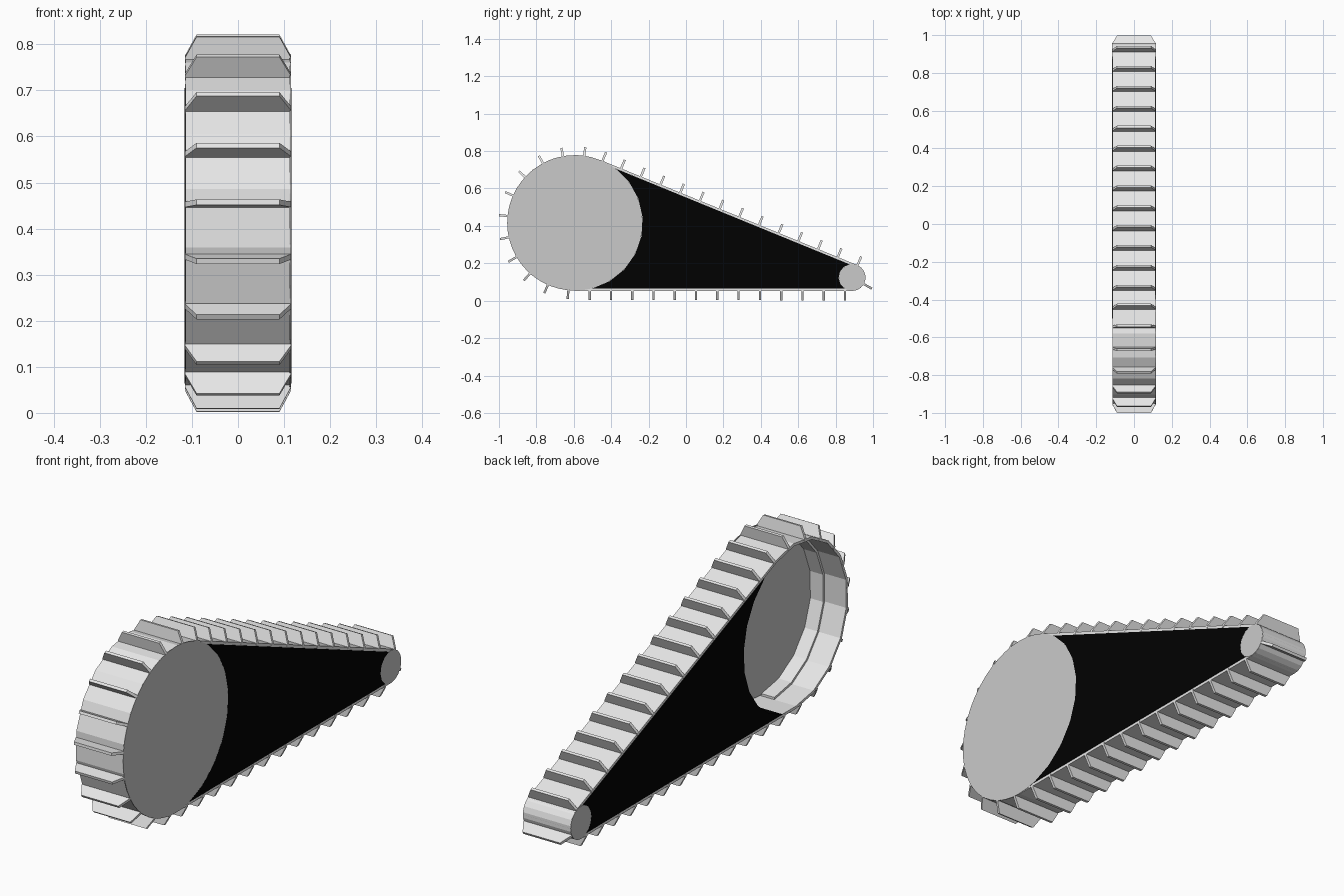
import bpy, bmesh, math
from mathutils import Vector

if "Cube" in bpy.data.objects:
    bpy.data.objects.remove(bpy.data.objects["Cube"])

BIG, SMALL = (-0.594, 0.416, 0.363), (0.888, 0.124, 0.072)   # y, z, radius
NORM = math.radians(67.6)        # outward direction of the sloped run
HALF = 0.114                     # half width of the belt
THICK = 0.012                    # belt thickness
FULL = 2 * math.pi


def material(name, v):
    m = bpy.data.materials.new(name)
    m.diffuse_color = (v, v, v, 1)
    m.use_nodes = True
    m.node_tree.nodes["Principled BSDF"].inputs["Base Color"].default_value = m.diffuse_color
    return m


light = material("light grey", 0.8)
mid = material("mid grey", 0.59)
black = material("black", 0.0003)


def finish(bm, name, mat):
    bmesh.ops.recalc_face_normals(bm, faces=bm.faces)
    me = bpy.data.meshes.new(name)
    bm.to_mesh(me)
    bm.free()
    me.materials.append(mat)
    ob = bpy.data.objects.new(name, me)
    bpy.context.collection.objects.link(ob)
    return ob


def arc(c, a0, a1, n, inset=0.0):
    r = c[2] - inset
    return [(c[0] + r * math.cos(a0 + (a1 - a0) * i / n),
             c[1] + r * math.sin(a0 + (a1 - a0) * i / n)) for i in range(n + 1)]


def belt_path(inset):
    return (arc(SMALL, -0.5 * math.pi, NORM, 8, inset)
            + arc(BIG, NORM, 1.5 * math.pi, 10, inset))


def ring(name, outer, inner, x0, x1, mat, closed=True):
    """Band between two matching outlines, all round or part of the way."""
    bm = bmesh.new()
    loops = [[bm.verts.new((x, y, z)) for y, z in pts]
             for x, pts in ((x0, outer), (x1, outer), (x1, inner), (x0, inner))]
    n = len(outer)
    for k in range(4):
        a, b = loops[k], loops[(k + 1) % 4]
        for i in range(n if closed else n - 1):
            j = (i + 1) % n
            bm.faces.new((a[i], a[j], b[j], b[i]))
    if not closed:
        for i in (0, n - 1):
            bm.faces.new([loop[i] for loop in loops])
    return finish(bm, name, mat)


def plate(name, pts, x0, x1, mat):
    """Outline in the y-z plane extruded across x."""
    bm = bmesh.new()
    f = bm.faces.new([bm.verts.new((x0, y, z)) for y, z in pts])
    ext = bmesh.ops.extrude_face_region(bm, geom=[f])
    vs = [g for g in ext["geom"] if isinstance(g, bmesh.types.BMVert)]
    bmesh.ops.translate(bm, vec=(x1 - x0, 0, 0), verts=vs)
    bmesh.ops.triangulate(bm, faces=[f for f in bm.faces if len(f.verts) > 4])
    return finish(bm, name, mat)


# Belt loop
ring("track_belt", belt_path(0), belt_path(THICK), -HALF, HALF, light)

# Wheels: the big one is a cover on one side with a hollow rim behind it
cut_b = math.acos(1 - THICK / BIG[2])
cut_s = math.acos(1 - THICK / SMALL[2])
plate("large_wheel_cover", arc(BIG, 0, FULL, 48, 0.001)[:-1], HALF - 0.002, HALF + 0.0015, mid)
plate("large_wheel_hub", arc(BIG, 0, FULL, 48, 0.017)[:-1], 0.052, HALF - 0.001, mid)
rim = [arc(BIG, NORM, 1.5 * math.pi, 10, d) for d in (THICK - 0.002, THICK + 0.010)]
ring("large_wheel_rim", rim[0], rim[1], -0.01, 0.06, light, closed=False)
plate("small_wheel", arc(SMALL, 0, FULL, 32, 0.001)[:-1], -HALF - 0.0015, HALF + 0.0015, mid)

# Black side body, hollowed around both wheels
body = (arc(BIG, NORM - cut_b, -0.5 * math.pi + cut_b, 8)
        + arc(SMALL, 1.5 * math.pi - cut_s, NORM + cut_s, 5))
plate("side_body", body, -HALF - 0.002, HALF + 0.002, black)


# Cleats spaced evenly along the belt outline
pts = [Vector((0, y, z)) for y, z in belt_path(0)]
angles = ([-0.5 * math.pi + (NORM + 0.5 * math.pi) * i / 8 for i in range(9)]
          + [NORM + (1.5 * math.pi - NORM) * i / 10 for i in range(11)])
normals = [Vector((0, math.cos(a), math.sin(a))) for a in angles]
pts.append(pts[0])
normals.append(normals[0])
steps = [(b - a).length for a, b in zip(pts, pts[1:])]
LENGTH = sum(steps)


def loop_point(s):
    """Point and outward direction at distance s along the belt."""
    s %= LENGTH
    for i, d in enumerate(steps):
        if s <= d:
            break
        s -= d
    t = s / d
    return pts[i].lerp(pts[i + 1], t), normals[i].lerp(normals[i + 1], t).normalized()


COUNT = 39
bm = bmesh.new()
side = Vector((1, 0, 0))
outline = ((-HALF - 0.001, -0.008), (HALF + 0.001, -0.008), (HALF + 0.001, 0.004),
           (0.09, 0.050), (-0.09, 0.050), (-HALF - 0.001, 0.004))
for i in range(COUNT):
    # slight slip where the sloped run meets the large wheel
    slip = 0.006 if 2 <= i <= 14 else -0.012 if 16 <= i <= 18 else -0.005 if i == 19 else 0
    p, out = loop_point(-0.038 + i * LENGTH / COUNT + slip)
    along = side.cross(out)
    a, b = ([bm.verts.new(p + side * x + out * h + along * t) for x, h in outline]
            for t in (-0.006, 0.006))
    bm.faces.new(a)
    bm.faces.new(b[::-1])
    for k in range(6):
        j = (k + 1) % 6
        bm.faces.new((a[k], b[k], b[j], a[j]))
finish(bm, "track_cleats", light)
